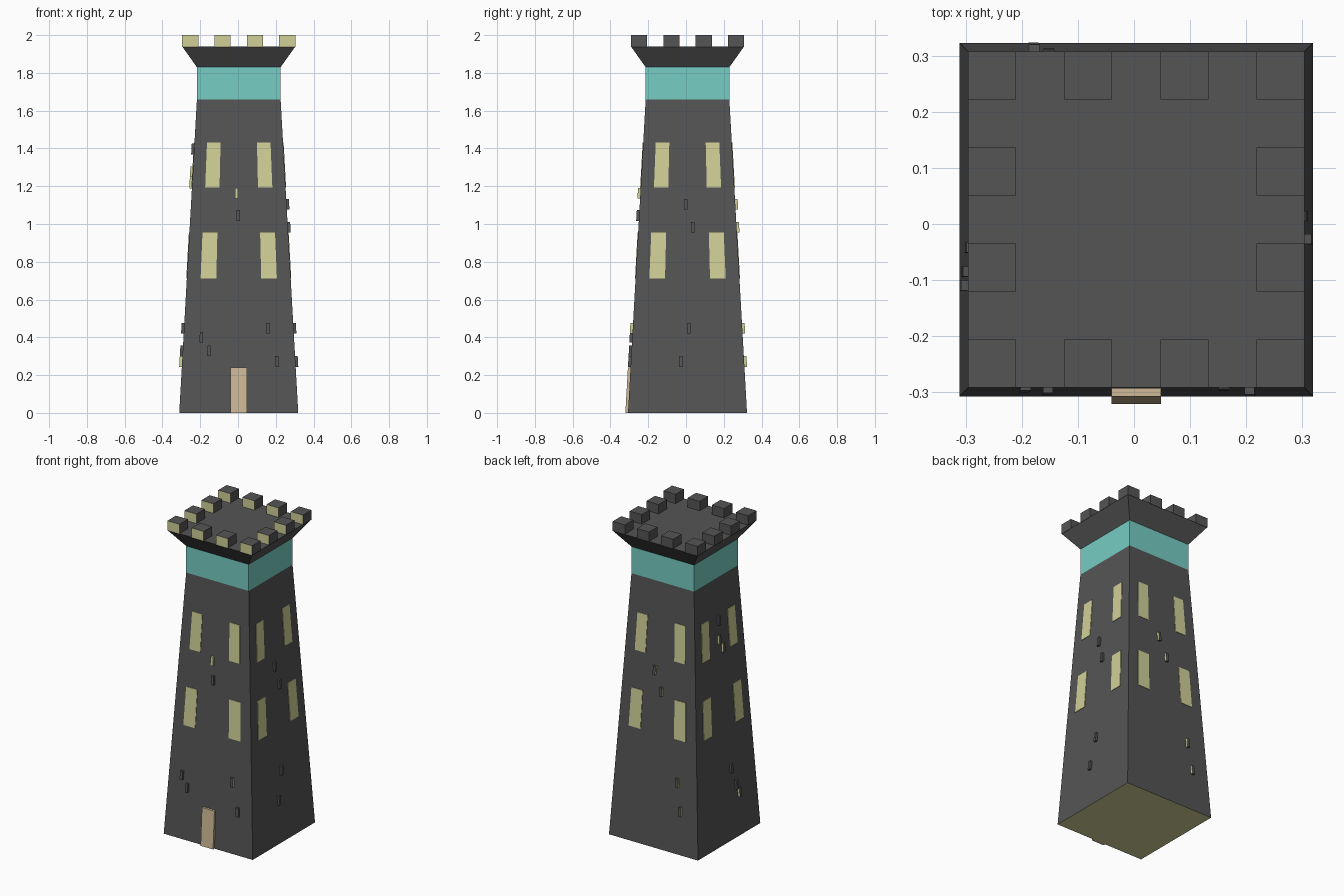
import bpy, bmesh, math
from mathutils import Vector, Matrix

if "Cube" in bpy.data.objects:
    bpy.data.objects.remove(bpy.data.objects["Cube"])

CX, CY = 0.004, 0.008          # tower axis (door pushes it slightly back)
BASE, NECK, ROOF = 0.315, 0.2215, 0.2995


def mat(name, rgb):
    m = bpy.data.materials.new(name)
    m.diffuse_color = (*rgb, 1)
    m.use_nodes = True
    m.node_tree.nodes["Principled BSDF"].inputs["Base Color"].default_value = m.diffuse_color
    return m


GREY = mat("dark stone", (0.09, 0.09, 0.09))
YELLOW = mat("pale yellow", (0.63, 0.63, 0.31))
TEAL = mat("teal", (0.18, 0.61, 0.55))
TAN = mat("tan wood", (0.62, 0.49, 0.31))


def half(z):
    """Half width of the tapering wall at height z."""
    return BASE + (NECK - BASE) * z / 1.66


def on_wall(k, u, d, z):
    """Point on side k (0 front, 1 right, 2 back, 3 left), u across, d outward."""
    p = Matrix.Rotation(k * math.pi / 2, 3, 'Z') @ Vector((u, -d, z))
    return p + Vector((CX, CY, 0))


def hexa(bm, low, high, rule=lambda n: 0):
    """Six-sided solid from a lower and an upper quad."""
    v = [bm.verts.new(p) for p in low + high]
    faces = [bm.faces.new([v[i] for i in q]) for q in
             ((3, 2, 1, 0), (4, 5, 6, 7), (0, 1, 5, 4), (1, 2, 6, 5), (2, 3, 7, 6), (3, 0, 4, 7))]
    for f in faces:
        f.normal_update()
        f.material_index = rule(f.normal)


def make(name, bm, mats):
    me = bpy.data.meshes.new(name)
    bm.to_mesh(me)
    bm.free()
    for m in mats:
        me.materials.append(m)
    ob = bpy.data.objects.new(name, me)
    bpy.context.collection.objects.link(ob)
    return ob


def square(h, z):
    return [Vector((CX + sx * h, CY + sy * h, z)) for sx, sy in ((-1, -1), (1, -1), (1, 1), (-1, 1))]


def plate(bm, k, u0, u1, z0, z1, depth, rule=lambda n: 0, lean=True):
    """Plate lying on wall k and following its slope."""
    rows = []
    for z in (z0, z1):
        s = half(z) / half((z0 + z1) / 2) if lean else 1
        h = half(z)
        rows.append([on_wall(k, u0 * s, h + depth, z), on_wall(k, u1 * s, h + depth, z),
                     on_wall(k, u1 * s, h - 0.004, z), on_wall(k, u0 * s, h - 0.004, z)])
    hexa(bm, rows[0], rows[1], rule)


# tapering tower, teal band, flared parapet
bm = bmesh.new()
hexa(bm, square(BASE, 0), square(NECK, 1.66), lambda n: 1 if n.z < -0.9 else 0)
make("tower_wall", bm, [GREY, YELLOW])
bm = bmesh.new()
hexa(bm, square(NECK, 1.66), square(NECK, 1.83))
make("band", bm, [TEAL])
bm = bmesh.new()
hexa(bm, square(NECK, 1.83), square(ROOF, 1.94))
make("parapet", bm, [GREY])

# battlements: every other cell round a 7 x 7 grid
bm = bmesh.new()
c = 2 * ROOF / 7
for i in range(0, 7, 2):
    for j in range(0, 7, 2):
        if i in (0, 6) or j in (0, 6):
            x, y = CX - ROOF + i * c, CY - ROOF + j * c
            q = [(x, y), (x + c, y), (x + c, y + c), (x, y + c)]
            hexa(bm, [Vector((*p, 1.938)) for p in q], [Vector((*p, 2.0)) for p in q],
                 lambda n: 1 if n.y < -0.9 else 0)
make("battlements", bm, [GREY, YELLOW])

# windows: two rows of two on every side
bm = bmesh.new()
for k in range(4):
    for a, b, z0, z1 in ((0.116, 0.197, 0.712, 0.955), (0.099, 0.173, 1.193, 1.432)):
        plate(bm, k, a, b, z0, z1, 0.003)
        plate(bm, k, -b, -a, z0, z1, 0.003)
make("windows", bm, [YELLOW])

# door
bm = bmesh.new()
plate(bm, 0, -0.044, 0.044, 0, 0.24, 0.014, lean=False)
make("door", bm, [TAN])

# projecting stones: side, u, z centre, yellow edges
STONES = [
    (0, -0.012, 1.162, 2), (0, -0.002, 1.045, 0), (0, -0.198, 0.40, 0), (0, -0.158, 0.33, 0),
    (0, 0.156, 0.447, 1), (0, 0.203, 0.272, 0),
    (1, -0.01, 1.105, 0), (1, 0.027, 0.982, 0), (1, 0.006, 0.447, 0), (1, -0.035, 0.272, 0),
    (2, -0.03, 1.105, 1), (2, 0.02, 0.982, 1), (2, 0.155, 0.447, 1), (2, 0.182, 0.272, 1),
    (3, 0.0, 1.397, 0), (3, -0.005, 1.277, 1), (3, 0.03, 1.217, 1),
    (3, 0.05, 0.447, 0), (3, 0.093, 0.328, 0), (3, 0.118, 0.272, 1)]
bm = bmesh.new()
for k, u, z, tint in STONES:
    out = on_wall(k, 0, 1, 0) - on_wall(k, 0, 0, 0)
    plate(bm, k, u - 0.009, u + 0.009, z - 0.028, z + 0.028, 0.014,
          lambda n: 1 if tint == 2 or (tint == 1 and abs(n.z) < 0.5 and abs(n.dot(out)) < 0.5) else 0)
make("wall_stones", bm, [GREY, YELLOW])
